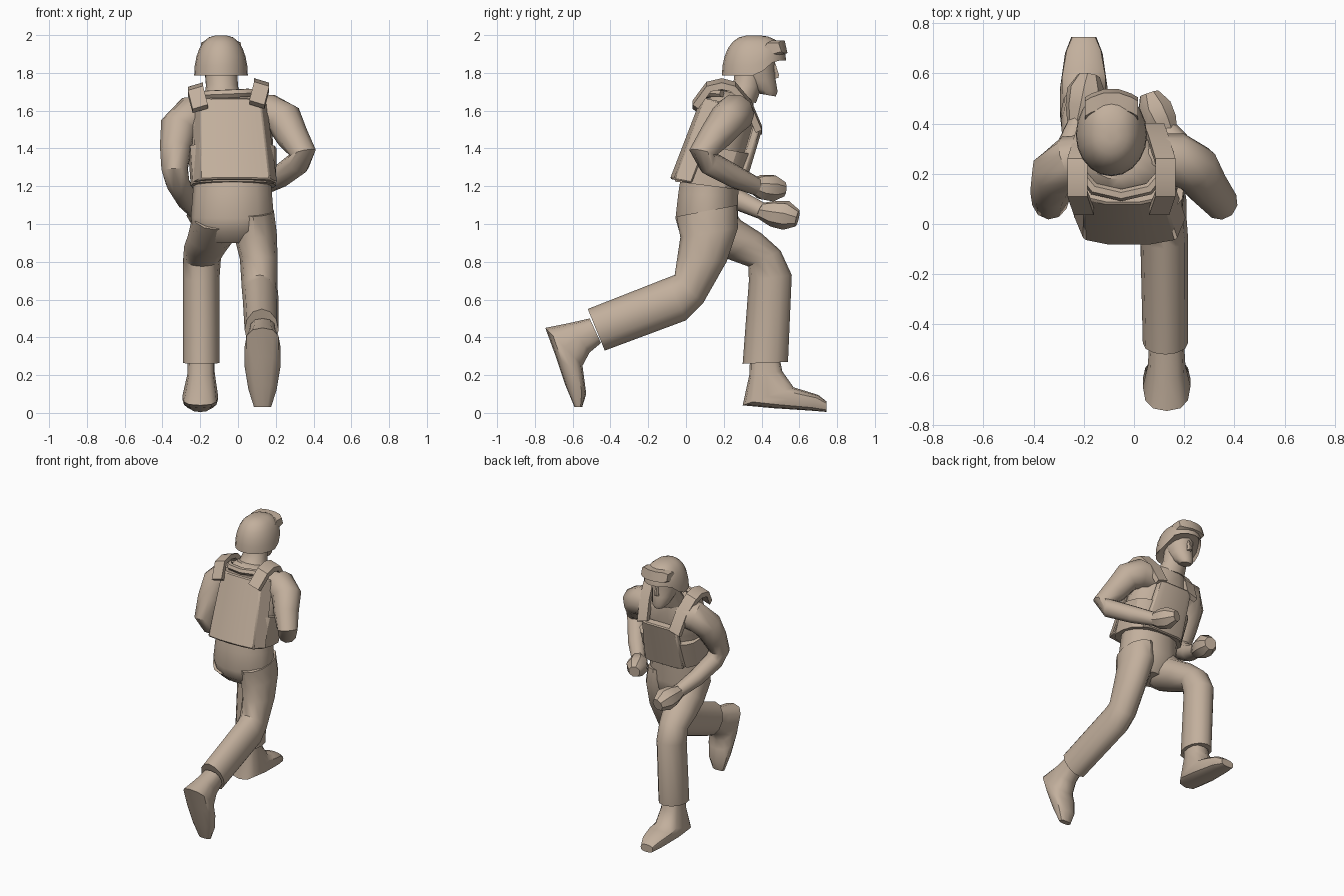
import bpy, bmesh, math
from mathutils import Vector

clay = bpy.data.materials.new("warm_clay")
clay.diffuse_color = (0.54, 0.43, 0.335, 1)


def finish(name, bm, angle=40):
    bmesh.ops.recalc_face_normals(bm, faces=bm.faces)
    mesh = bpy.data.meshes.new(name)
    bm.to_mesh(mesh)
    bm.free()
    mesh.materials.append(clay)
    ob = bpy.data.objects.new(name, mesh)
    bpy.context.collection.objects.link(ob)
    bpy.ops.object.select_all(action='DESELECT')
    ob.select_set(True)
    bpy.context.view_layer.objects.active = ob
    bpy.ops.object.shade_smooth_by_angle(angle=math.radians(angle))
    return ob


def skin(name, loops, angle=40):
    """Bridge point loops of equal length and cap both ends."""
    bm = bmesh.new()
    rings = [[bm.verts.new(p) for p in loop] for loop in loops]
    n = len(rings[0])
    for a, b in zip(rings, rings[1:]):
        for i in range(n):
            j = (i + 1) % n
            bm.faces.new((a[i], a[j], b[j], b[i]))
    bm.faces.new(rings[0])
    bm.faces.new(rings[-1])
    return finish(name, bm, angle)


def oval(c, u, v, n=12, power=1.0):
    out = []
    for i in range(n):
        t = 2 * math.pi * i / n
        s, k = math.sin(t), math.cos(t)
        out.append(c + u * math.copysign(abs(k) ** power, k)
                   + v * math.copysign(abs(s) ** power, s))
    return out


def side_loft(name, rings, n=12, power=1.0, angle=40):
    """Each ring: x centre, half width, front edge (y, z), back edge (y, z)."""
    loops = []
    for x, w, fy, fz, by, bz in rings:
        c = Vector((x, (fy + by) / 2, (fz + bz) / 2))
        v = Vector((0, (fy - by) / 2, (fz - bz) / 2))
        loops.append(oval(c, Vector((w, 0, 0)), v, n, power))
    return skin(name, loops, angle)


def tube(name, pts, n=10):
    """Round limb through points (x, y, z, radius)."""
    ps = [Vector(p[:3]) for p in pts]
    loops = []
    u = Vector((0, 1, 0))
    for i, p in enumerate(ps):
        a, b = ps[max(i - 1, 0)], ps[min(i + 1, len(ps) - 1)]
        t = (b - a).normalized()
        u = (u - t * u.dot(t)).normalized()
        r = pts[i][3]
        loops.append(oval(p, u * r, t.cross(u) * r, n))
    return skin(name, loops)


# torso, from seat to collar
side_loft("torso", [
    (-.03, .14, .22, .90, .03, .90), (-.03, .21, .27, .97, -.04, .96),
    (-.03, .22, .28, 1.04, -.06, 1.03), (-.03, .21, .28, 1.15, -.045, 1.16),
    (-.03, .205, .29, 1.24, -.03, 1.26), (-.035, .22, .34, 1.42, .03, 1.46),
    (-.05, .22, .36, 1.54, .09, 1.60), (-.06, .17, .36, 1.62, .13, 1.68),
    (-.08, .10, .36, 1.67, .18, 1.71)], 14)

# forward leg and boot
side_loft("forward_leg", [
    (-.12, .12, .22, 1.12, -.04, .97), (-.14, .125, .29, 1.02, .10, .86),
    (-.17, .115, .40, .95, .22, .815), (-.19, .10, .50, .86, .33, .775),
    (-.195, .097, .56, .73, .333, .70), (-.195, .097, .54, .27, .30, .26)])
side_loft("forward_boot", [
    (-.195, .07, .49, .32, .34, .31), (-.195, .072, .51, .22, .335, .20),
    (-.20, .095, .57, .135, .30, .04), (-.20, .095, .62, .12, .46, .025),
    (-.20, .075, .70, .095, .66, .012), (-.20, .05, .745, .06, .745, .005)], power=.7)

# trailing leg and boot
side_loft("trailing_leg", [
    (.08, .11, .27, 1.10, -.05, 1.04), (.09, .115, .275, .98, -.03, .93),
    (.11, .10, .215, .80, -.045, .83), (.115, .095, .09, .58, -.06, .73),
    (.12, .095, .0, .49, -.10, .715), (.125, .09, -.43, .33, -.52, .55)])
side_loft("trailing_boot", [
    (.13, .07, -.45, .37, -.51, .50), (.13, .075, -.51, .32, -.62, .475),
    (.13, .095, -.548, .25, -.745, .45), (.13, .095, -.54, .19, -.69, .30),
    (.13, .075, -.528, .10, -.64, .15), (.13, .045, -.55, .03, -.59, .03)], power=.8)

# arms and fists
tube("right_arm", [
    (.06, .27, 1.58, .09), (.17, .26, 1.585, .105), (.245, .22, 1.55, .10),
    (.29, .15, 1.46, .085), (.345, .085, 1.375, .07), (.32, .12, 1.325, .064),
    (.22, .26, 1.25, .06), (.13, .37, 1.20, .048)])
tube("right_fist", [
    (.14, .35, 1.205, .04), (.11, .40, 1.195, .068), (.08, .46, 1.19, .074),
    (.06, .52, 1.185, .04)], 8)
tube("left_arm", [
    (-.14, .27, 1.58, .09), (-.25, .25, 1.575, .105), (-.315, .20, 1.51, .10),
    (-.33, .14, 1.40, .085), (-.335, .09, 1.29, .072), (-.32, .13, 1.22, .064),
    (-.27, .27, 1.13, .057), (-.22, .40, 1.07, .046)])
tube("left_fist", [
    (-.225, .39, 1.07, .042), (-.205, .46, 1.055, .07), (-.19, .53, 1.045, .078),
    (-.18, .59, 1.03, .045)], 8)

# vest wrap round the waist
side_loft("vest_wrap", [
    (-.025, .225, .29, 1.18, -.06, 1.225), (-.03, .235, .35, 1.37, .02, 1.43)],
    16, .7, 30)


def plate(name, outline, z0, slope, rise, top_x, squeeze):
    """Extrude a plan outline up a forward-leaning axis."""
    low = [Vector((x, y, z0 - .2 * y)) for x, y in outline]
    high = [Vector(((p.x + .015) * squeeze + top_x, p.y + slope * rise, p.z + rise))
            for p in low]
    ob = skin(name, [low, high], 20)
    bev = ob.modifiers.new("soft_edges", 'BEVEL')
    bev.width = .008
    bev.segments = 1


plate("back_plate", [(-.24, .03), (-.20, -.065), (-.10, -.085), (.06, -.085),
                     (.17, -.065), (.21, .03)], 1.222, .385, .43, -.04, .86)
plate("front_plate", [(-.18, .25), (-.18, .29), (-.13, .305), (.09, .305),
                      (.14, .29), (.14, .25)], 1.235, .30, .335, -.04, .85)

# shoulder straps
path = [(.05, 1.62), (.12, 1.715), (.19, 1.73), (.25, 1.715), (.33, 1.62), (.385, 1.49)]
for side, x0, lift in (("left", -.20, -.01), ("right", .10, .012)):
    s = -1 if side == "left" else 1
    loops = []
    for i, (y, z) in enumerate(path):
        a, b = path[max(i - 1, 0)], path[min(i + 1, 5)]
        t = Vector((0, b[0] - a[0], b[1] - a[1])).normalized()
        nrm = Vector((0, -t.z, t.y)) * .018
        x = x0 + s * (.025 if 0 < i < 4 else 0) - s * (.02 if i == 5 else 0)
        c, w = Vector((x, y, z + lift)), Vector((.04, 0, -.012 * s))
        loops.append([c - w - nrm, c + w - nrm, c + w + nrm, c - w + nrm])
    skin(side + "_strap", loops, 30)

# rolled collar behind the neck
tube("collar", [(-.20, .19, 1.68, .02), (-.16, .14, 1.685, .024),
                (-.05, .115, 1.69, .024), (.06, .14, 1.695, .024),
                (.10, .19, 1.69, .02)], 6)

# neck, face and nose
side_loft("neck", [(-.08, .10, .37, 1.64, .20, 1.69), (-.085, .085, .40, 1.72, .25, 1.74),
                   (-.09, .085, .42, 1.82, .26, 1.82)])
side_loft("face", [(-.09, .04, .475, 1.675, .39, 1.69), (-.09, .062, .485, 1.70, .34, 1.72),
                   (-.09, .08, .475, 1.76, .29, 1.76), (-.09, .092, .47, 1.82, .26, 1.82),
                   (-.09, .10, .47, 1.89, .25, 1.89)])
side_loft("nose", [(-.09, .018, .492, 1.775, .45, 1.765), (-.09, .016, .495, 1.79, .45, 1.79),
                   (-.09, .010, .475, 1.85, .45, 1.85)], 6)

# helmet dome with a raised brow and low ear sides
loops = []
for inner, steps in ((.9, (0,)), (1, range(7))):
    for k in steps:
        t = math.radians(84) * k / 6
        loop = []
        for i in range(20):
            a = 2 * math.pi * i / 20
            f = max(0, min(1, (math.sin(a) - .15) / .5))
            base = 1.787 + .078 * f
            r = math.cos(t) ** .72 * inner
            depth = .175 if math.sin(a) > 0 else .165
            loop.append(Vector((-.09 + .142 * r * math.cos(a),
                                .355 + depth * r * math.sin(a),
                                base + (2.0 - base) * math.sin(t) + .02 * (inner < 1))))
        loops.append(loop)
skin("helmet", loops)

# goggles resting on the brow, curved round the helmet
loops = []
for x in (-.105, -.08, -.03, .03, .08, .105):
    y = -.035 * (x / .105) ** 2
    h = .7 if abs(x) > .1 else 1
    loops.append([Vector((x - .09, yy + y, 1.93 + (zz - 1.93) * h)) for yy, zz in
                  ((.44, 1.925), (.465, 1.97), (.525, 1.972), (.54, 1.905), (.50, 1.89))])
skin("goggles", loops, 30)
